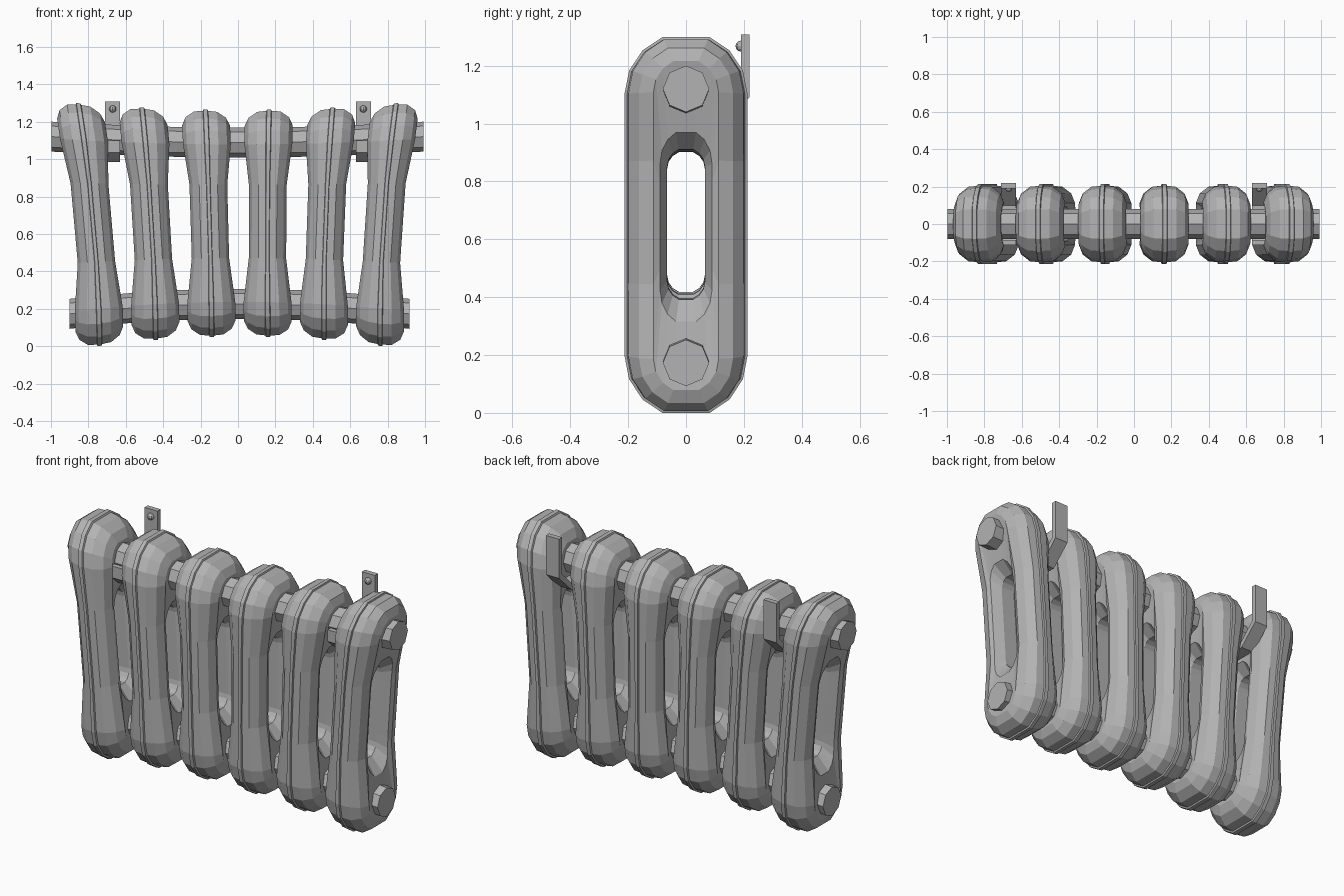
import bpy, bmesh, math
from mathutils import Matrix

if "Cube" in bpy.data.objects:
    bpy.data.objects.remove(bpy.data.objects["Cube"])

iron = bpy.data.materials.new("grey_iron")
iron.diffuse_color = (0.45, 0.45, 0.455, 1)
iron.use_nodes = True
iron.node_tree.nodes["Principled BSDF"].inputs["Base Color"].default_value = iron.diffuse_color


def finish(bm, name):
    bmesh.ops.recalc_face_normals(bm, faces=bm.faces)
    me = bpy.data.meshes.new(name)
    bm.to_mesh(me)
    bm.free()
    me.materials.append(iron)
    ob = bpy.data.objects.new(name, me)
    bpy.context.collection.objects.link(ob)
    return ob


def warp(k, dx, y, z):
    """Cartoon bend: sections splay towards the top, ends are taller."""
    x = 0.01 - 0.011 * z + k * (0.30 + 0.0236 * z * z) + dx
    u = (k + dx / 0.32) / 2.5
    return (x, y, z + (1 - u * u) * (0.05 - 0.065 * z))


def loft(bm, rings, closed):
    """Skin a list of equal point loops."""
    vs = [[bm.verts.new(p) for p in r] for r in rings]
    n = len(vs[0])
    for i in range(len(vs) if closed else len(vs) - 1):
        a, b = vs[i], vs[(i + 1) % len(vs)]
        for j in range(n):
            bm.faces.new((a[j], a[(j + 1) % n], b[(j + 1) % n], b[j]))
    if not closed:
        bm.faces.new(vs[0])
        bm.faces.new(vs[-1])


def outline(w, zt, zb, h, z1, z2):
    """Long oval outline in y/z with extra points at the waist."""
    arc = [math.radians(a) for a in (0, 22.5, 45, 67.5, 112.5, 135, 157.5, 180)]
    top = [(w * math.cos(a), zt + h * math.sin(a)) for a in arc]
    bot = [(-w * math.cos(a), zb - h * math.sin(a)) for a in arc]
    return top + [(-w, z1), (-w, z2)] + bot + [(w, z2), (w, z1)]


def thickness(z):
    """Full at both ends, slimmer at the waist."""
    d = abs(z - 0.65)
    t = min(max((d - 0.21) / 0.22, 0), 1)
    return 0.78 + 0.22 * t


# Section profile from the slot wall out to the casting seam: (outline, x)
def shell(d):
    return outline(0.213 - d, 1.1, 0.2, 0.215 - d, 0.87, 0.45)


half = [
    (outline(0.065, 0.85, 0.455, 0.065, 0.80, 0.50), 0.05),
    (outline(0.09, 0.86, 0.43, 0.115, 0.80, 0.50), 0.118),
    (shell(0.10), 0.128),
    (shell(0.05), 0.108),
    (shell(0.014), 0.062),
    (shell(0.009), 0.014),
    (shell(0.0), 0.011),
]
profile = half + [(o, -x) for o, x in reversed(half)]

# Six radiator sections
for i in range(6):
    k = i - 2.5
    bm = bmesh.new()
    loft(bm, [[warp(k, x * thickness(z), y, z) for y, z in o]
              for o, x in profile], True)
    finish(bm, f"section_{i + 1}")

# Top and bottom octagonal pipes following the bend
for name, zc in (("top_pipe", 1.11), ("bottom_pipe", 0.19)):
    bm = bmesh.new()
    rings = []
    for k in (-3.02, -2.5, -1.5, -0.5, 0.5, 1.5, 2.5, 3.02):
        cx, _, cz = warp(k, 0, 0, zc)
        rings.append([(cx, 0.08 * math.cos(a * math.pi / 4),
                       cz + 0.08 * math.sin(a * math.pi / 4)) for a in range(8)])
    loft(bm, rings, False)
    finish(bm, name)

# Wall brackets: a bent strap hooked under the top pipe, with a bolt
outer = [(0.219, 1.308), (0.219, 1.09), (0.11, 0.985), (-0.055, 0.985),
         (-0.112, 1.035), (-0.112, 1.10)]
inner = [(0.191, 1.308), (0.191, 1.102), (0.10, 1.013), (-0.045, 1.013),
         (-0.085, 1.047), (-0.085, 1.10)]
for side, s in (("left", -1), ("right", 1)):
    bm = bmesh.new()
    loft(bm, [[(s * 0.67 - 0.04, *a), (s * 0.67 + 0.04, *a),
               (s * 0.67 + 0.04, *b), (s * 0.67 - 0.04, *b)]
              for a, b in zip(outer, inner)], False)
    finish(bm, f"{side}_bracket")
    bm = bmesh.new()
    bmesh.ops.create_uvsphere(bm, u_segments=8, v_segments=6, radius=0.019,
                              matrix=Matrix.Translation((s * 0.67, 0.19, 1.268)))
    finish(bm, f"{side}_bolt")
